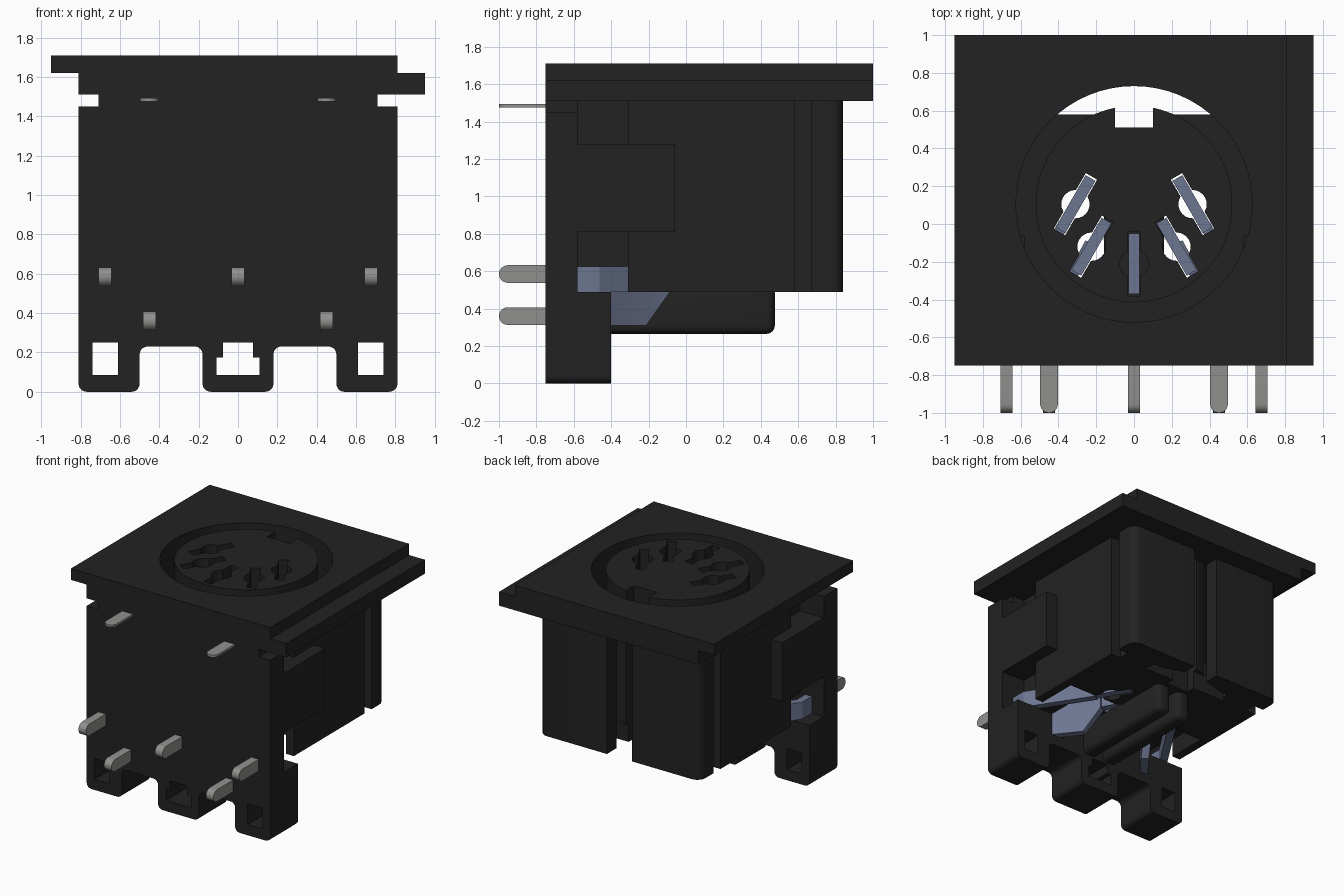
import bpy, bmesh
from math import sin, cos, pi, radians, atan2
from mathutils import Vector, Matrix

if "Cube" in bpy.data.objects:
    bpy.data.objects.remove(bpy.data.objects["Cube"], do_unlink=True)


def material(name, rgb):
    m = bpy.data.materials.new(name)
    m.use_nodes = True
    m.diffuse_color = (*rgb, 1)
    bsdf = m.node_tree.nodes["Principled BSDF"]
    bsdf.inputs["Base Color"].default_value = (*rgb, 1)
    bsdf.inputs["Roughness"].default_value = 0.6
    return m


BLACK = material("black plastic", (0.016, 0.016, 0.016))
GREY = material("tin grey", (0.28, 0.28, 0.27))
BLUE = material("blue steel", (0.15, 0.18, 0.28))


def finish(name, bm, mat):
    bmesh.ops.recalc_face_normals(bm, faces=bm.faces)
    me = bpy.data.meshes.new(name)
    bm.to_mesh(me)
    bm.free()
    ob = bpy.data.objects.new(name, me)
    bpy.context.collection.objects.link(ob)
    me.materials.append(mat)
    return ob


def prism(name, pts, axis, lo, hi, mat=BLACK, radius=0, rule=None):
    """Extrude a flat outline along an axis; round the long edges whose midpoint fits the rule."""
    place = {"x": lambda p, h: (h, p[0], p[1]),
             "y": lambda p, h: (p[0], h, p[1]),
             "z": lambda p, h: (p[0], p[1], h)}[axis]
    bm = bmesh.new()
    a = [bm.verts.new(place(p, lo)) for p in pts]
    b = [bm.verts.new(place(p, hi)) for p in pts]
    bm.faces.new(a)
    bm.faces.new(b)
    sides = []
    for i in range(len(pts)):
        j = (i + 1) % len(pts)
        bm.faces.new((a[i], a[j], b[j], b[i]))
        sides.append(bm.edges.get((a[i], b[i])))
    if radius:
        chosen = [e for e in sides if rule((e.verts[0].co + e.verts[1].co) / 2)]
        bmesh.ops.bevel(bm, geom=chosen, offset=radius, segments=5, profile=0.5, affect="EDGES")
    return finish(name, bm, mat)


def rect(x0, x1, y0, y1):
    return [(x0, y0), (x1, y0), (x1, y1), (x0, y1)]


def box(name, x, y, z, mat=BLACK, **kw):
    return prism(name, rect(*x, *y), "z", *z, mat, **kw)


def circle(cx, cy, r, n=64):
    return [(cx + r * cos(2 * pi * i / n), cy + r * sin(2 * pi * i / n)) for i in range(n)]


def bake(ob):
    """Replace the mesh with its modified result."""
    dg = bpy.context.evaluated_depsgraph_get()
    me = bpy.data.meshes.new_from_object(ob.evaluated_get(dg))
    ob.modifiers.clear()
    ob.data = me


def cut(parts, cutters):
    for ob in parts:
        for c in cutters:
            m = ob.modifiers.new("cut", "BOOLEAN")
            m.operation, m.solver, m.object = "DIFFERENCE", "EXACT", c
        bake(ob)
    for c in cutters:
        bpy.data.objects.remove(c, do_unlink=True)


def ribbon(name, pts, thick=0.06):
    """Upright metal strip along points (x, y, bottom, top)."""
    bm = bmesh.new()
    cols = [(bm.verts.new((x, y, lo)), bm.verts.new((x, y, hi))) for x, y, lo, hi in pts]
    for (a, b), (c, d) in zip(cols, cols[1:]):
        bm.faces.new((a, c, d, b))
    ob = finish(name, bm, BLUE)
    m = ob.modifiers.new("thickness", "SOLIDIFY")
    m.thickness, m.offset = thick, 0
    bake(ob)
    return ob


CY, RING, PLUG = 0.105, 0.625, 0.52     # socket centre and radii

# Two offset flange layers
flange = [box("upper_flange", (-0.95, 0.81), (-0.75, 1), (1.62, 1.71)),
          box("lower_flange", (-0.81, 0.95), (-0.75, 1), (1.51, 1.62))]
cut(flange, [prism("c", circle(0, CY, RING), "z", 1, 2)])

# Main body, with the socket well and the hollow underside
body = box("main_body", (-0.71, 0.71), (-0.31, 0.58), (0.49, 1.51))
core = box("front_core", (-0.6, 0.6), (-0.6, -0.3), (0.62, 1.51))
cut([body], [prism("c", circle(0, CY, RING), "z", 0.75, 2),
             box("c", (-0.64, 0.64), (-0.5, 0.02), (0.4, 0.64))])
cut([core], [prism("c", circle(0, CY, RING), "z", 0.75, 2)])
plug = prism("socket_face", circle(0, CY, PLUG), "z", 0.64, 1.71)

# Contact positions: centre, outward tilt of the slot, pin side
contacts = []
for side in (-1, 1):
    contacts += [(side * 0.31, CY, side * radians(30)), (side * 0.225, -0.12, side * radians(30))]
contacts.append((0, -0.21, 0))

# Key notch and keyhole slots
cutters = [box("c", (-0.1, 0.1), (0.51, 0.8), (0.3, 2))]
for x, y, tilt in contacts:
    floor = 0.3 if x else 0.7
    slot = box("c", (-0.035, 0.035), (-0.17, 0.17), (floor, 2))
    slot.data.transform(Matrix.Translation((x, y, 0)) @ Matrix.Rotation(tilt, 4, "Z"))
    cutters += [slot, prism("c", circle(x, y, 0.075, 24), "z", floor - 0.01, 2.01)]
cut([body, plug, core], cutters)

# Rear shells either side of the key gap
rear = []
for side, label in ((1, "left"), (-1, "right")):
    xs = sorted((side * 0.11, side * 0.71))
    rear.append(box(label + "_rear_shell", xs, (0.67, 0.84), (0.49, 1.51), radius=0.07,
                    rule=lambda m: abs(m.x) > 0.5 and m.y > 0.8))
    rear.append(box(label + "_rear_web", sorted((side * 0.36, side * 0.62)),
                    (0.56, 0.69), (0.49, 1.51)))
cut(rear, [prism("c", circle(0, CY, RING), "z", 0.3, 2)])

# Front plate, narrowed under the flange
prism("front_plate", [(-0.81, 0.49), (0.81, 0.49), (0.81, 1.45), (0.71, 1.45), (0.71, 1.51),
                      (-0.71, 1.51), (-0.71, 1.45), (-0.81, 1.45)], "y", -0.75, -0.58)

# Footed base with rounded arches and windows
half = [(0.18, 0), (0.18, 0.23), (0.5, 0.23), (0.5, 0), (0.81, 0), (0.81, 0.49)]
base = prism("footed_base", half + [(-x, z) for x, z in reversed(half)], "y", -0.75, -0.40,
             radius=0.04, rule=lambda m: m.z < 0.3)
cut([base], [box("c", (x - w, x + w), (-1, 0), (lo, 0.25))
             for x, w, lo in ((-0.675, 0.065, 0.085), (0.675, 0.065, 0.085),
                              (0, 0.075, 0.1))]
    + [box("c", (-0.11, 0.11), (-1.1, 0.1), (0.085, 0.175))])

for side, label in ((1, "left"), (-1, "right")):
    # Side clips and underside ribs
    box(label + "_side_clip", sorted((side * 0.58, side * 0.81)), (-0.6, -0.06), (0.81, 1.28))
    rib = box(label + "_bottom_rib", sorted((side * 0.03, side * 0.16)), (-0.5, 0.475), (0.265, 0.53))
    bv = rib.modifiers.new("round", "BEVEL")
    bv.width, bv.segments = 0.045, 4
    bake(rib)
    # Bent leads to the pins
    ribbon(label + "_outer_lead", [(side * 0.37, 0.0, 0.49, 0.625), (side * 0.675, -0.47, 0.49, 0.625),
                                   (side * 0.675, -0.6, 0.49, 0.625)])
    ribbon(label + "_inner_lead", [(side * 0.23, -0.1, 0.49, 0.62), (side * 0.3, -0.23, 0.31, 0.62),
                                   (side * 0.45, -0.42, 0.31, 0.49)])
ribbon("centre_lead", [(0, -0.3, 0.54, 0.63), (0, -0.6, 0.54, 0.63)])

# Contact blades down in the slots
for i, (x, y, tilt) in enumerate(contacts):
    d = Vector((-sin(tilt), cos(tilt))) * 0.16
    ribbon(f"contact_blade_{i + 1}", [(x - d.x, y - d.y, 0.5, 1.35), (x + d.x, y + d.y, 0.5, 1.35)])


def tongue(c, r):
    """Strip outline with a round tip, along y."""
    arc = [(-1 + r - r * sin(pi * i / 12), c + r * cos(pi * i / 12)) for i in range(13)]
    return [(-0.74, c + r)] + arc + [(-0.74, c - r)]


# Solder pins and flat ground tabs
for i, (x, z) in enumerate(((-0.675, 0.585), (0, 0.585), (0.675, 0.585), (-0.45, 0.36), (0.45, 0.36))):
    prism(f"pin_{i + 1}", tongue(z, 0.047), "x", x - 0.033, x + 0.033, GREY)
for x, label in ((0.45, "left"), (-0.45, "right")):
    prism(label + "_ground_tab", [(b, a) for a, b in tongue(x, 0.047)], "z", 1.475, 1.493, GREY)

# Smooth the round surfaces, keep sharp edges
for ob in bpy.context.collection.objects:
    if ob.type == "MESH" and len(ob.data.materials) and ob.data.materials[0] in (BLACK, GREY, BLUE):
        ob.select_set(True)
        bpy.context.view_layer.objects.active = ob
bpy.ops.object.shade_smooth_by_angle(angle=radians(30))
